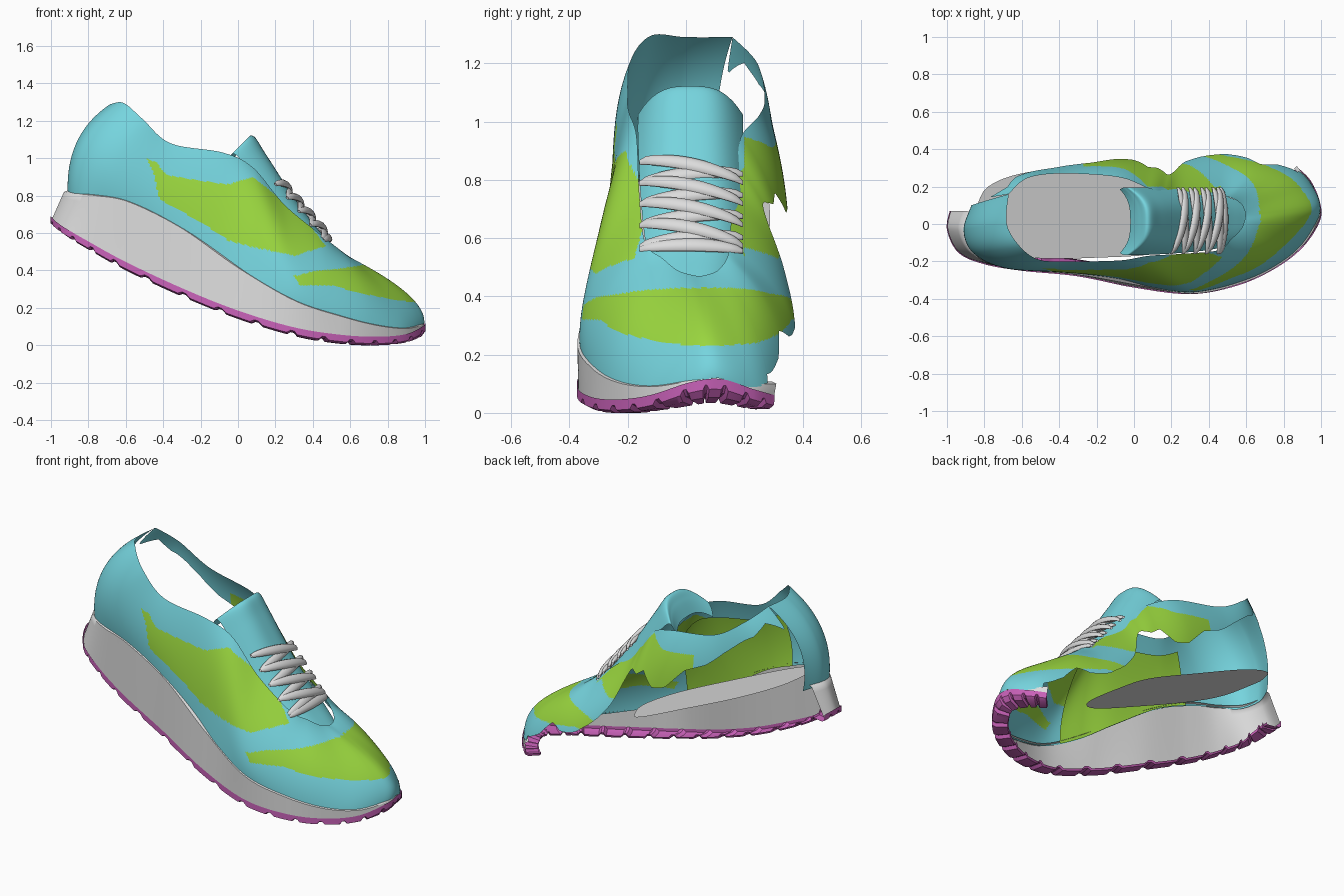
import bpy, bmesh, math, random
from mathutils import Vector

random.seed(4)
default = bpy.data.objects.get("Cube")
if default:
    bpy.data.objects.remove(default, do_unlink=True)


def material(name, rgb):
    mat = bpy.data.materials.new(name)
    mat.use_nodes = True
    mat.diffuse_color = (*rgb, 1)
    mat.node_tree.nodes["Principled BSDF"].inputs["Base Color"].default_value = (*rgb, 1)
    return mat


TEAL = material("teal fabric", (.18, .66, .73))
LIME = material("lime mesh", (.33, .69, .05))
GREY = material("light grey foam", (.72, .72, .72))
PINK = material("magenta rubber", (.58, .12, .48))


def spline(keys, steps):
    """Catmull-Rom through keys of any dimension."""
    out = []
    last = len(keys) - 1
    for i in range(last):
        a, b = keys[max(i - 1, 0)], keys[i]
        c, d = keys[i + 1], keys[min(i + 2, last)]
        for s in range(steps):
            t = s / steps
            out.append([q + t / 2 * (r - p + t * (2 * p - 5 * q + 4 * r - w + t * (3 * q - p - 3 * r + w)))
                        for p, q, r, w in zip(a, b, c, d)])
    out.append(list(keys[-1]))
    return out


def sheet(name, rows, mats, rule=None, angle=40):
    """Surface lofted through equal rows of points; rule picks face colours."""
    bm = bmesh.new()
    grid = [[bm.verts.new(p) for p in row] for row in rows]
    for a, b in zip(grid, grid[1:]):
        for j in range(len(a) - 1):
            face = bm.faces.new((a[j], b[j], b[j + 1], a[j + 1]))
            if rule:
                face.material_index = rule(face.calc_center_median())
    return finish(name, bm, mats, angle)


def finish(name, bm, mats, angle):
    mesh = bpy.data.meshes.new(name)
    bm.to_mesh(mesh)
    bm.free()
    for mat in mats:
        mesh.materials.append(mat)
    obj = bpy.data.objects.new(name, mesh)
    bpy.context.collection.objects.link(obj)
    bpy.ops.object.select_all(action='DESELECT')
    obj.select_set(True)
    bpy.context.view_layer.objects.active = obj
    bpy.ops.object.shade_smooth_by_angle(angle=math.radians(angle))
    return obj


def inside(x, z, poly):
    hit = False
    for (ax, az), (bx, bz) in zip(poly, poly[1:] + poly[:1]):
        if (az > z) != (bz > z) and x < ax + (z - az) * (bx - ax) / (bz - az):
            hit = not hit
    return hit


# Upper ribs: lower point, middle point, top point, share torn off the bottom
outer_ribs = [
    (-.86, .10, .8, -.84, .11, 1.07, -.67, .16, 1.29, 0),
    (-.91, -.03, .81, -.86, -.02, 1.09, -.68, 0, 1.29, 0),
    (-.86, -.15, .8, -.81, -.15, 1.08, -.61, -.12, 1.295, 0),
    (-.7, -.22, .79, -.66, -.235, 1.02, -.51, -.19, 1.21, 0),
    (-.4, -.255, .68, -.38, -.25, .88, -.36, -.2, 1.08, 0),
    (-.1, -.29, .48, -.08, -.26, .78, -.08, -.195, 1.03, 0),
    (.1, -.34, .34, .1, -.28, .7, .08, -.17, .95, 0),
    (.3, -.365, .235, .29, -.32, .47, .25, -.16, .75, 0),
    (.5, -.33, .165, .48, -.28, .38, .45, -.14, .585, 0),
    (.7, -.255, .11, .65, -.2, .335, .52, -.08, .53, 0),
    (.87, -.14, .085, .79, -.09, .29, .57, -.03, .49, 0),
    (.97, 0, .09, .88, .015, .28, .59, .015, .475, 0),
]
inner_ribs = [
    (.995, .1, .12, .9, .085, .28, .595, .045, .47, 0),
    (.95, .21, .09, .86, .17, .28, .59, .075, .475, 0),
    (.87, .29, .1, .78, .23, .31, .57, .11, .49, .05),
    (.7, .355, .14, .65, .285, .355, .52, .14, .53, .25),
    (.5, .39, .2, .48, .325, .4, .45, .15, .585, .17),
    (.3, .385, .3, .28, .315, .54, .25, .16, .75, .4),
    (.2, .37, .35, .19, .31, .62, .165, .175, .85, .72),
    (.1, .36, .4, .1, .315, .7, .08, .19, .95, .55),
    (-.1, .35, .5, -.1, .335, .8, -.08, .25, 1.02, .42),
    (-.4, .3, .68, -.4, .31, .9, -.38, .27, 1.08, .62),
    (-.65, .23, .78, -.64, .26, 1.03, -.57, .245, 1.2, .75),
    (-.84, .12, .8, -.83, .13, 1.05, -.67, .16, 1.29, .8),
]
side_panel = [(-.49, 1), (-.44, .98), (-.38, .91), (-.2, .88), (-.05, .86), (.08, .9), (.22, .79),
              (.37, .66), (.47, .53), (.3, .48), (.1, .52), (-.05, .56), (-.2, .66), (-.42, .78), (-.45, .92)]
toe_panel = [(.3, .37), (.42, .4), (.55, .41), (.67, .43), (.8, .4), (1, .24), (.95, .23),
             (.85, .24), (.65, .28), (.5, .32), (.33, .32)]


def upper_colour(c):
    torn_side = c.y > .2
    side = inside(c.x, c.z - .05 * torn_side, side_panel) and not (torn_side and c.x < -.27)
    return int(side or inside(c.x, c.z, toe_panel))


rows = []
lining = []
tears = [random.uniform(-.08, .08) for _ in range(60)]
for n, rib in enumerate(spline(outer_ribs + inner_ribs, 24)):
    low, mid, top = (Vector(rib[k:k + 3]) for k in (0, 3, 6))
    pull = mid * 2 - (low + top) / 2
    knot, part = divmod(n / 10, 1)
    tear = tears[int(knot)] * (1 - part) + tears[int(knot) + 1] * part
    start = max(0, rib[9] + tear) if rib[9] > .04 else 0
    row = []
    for j in range(65):
        t = start + (1 - start) * j / 64
        row.append(low * (1 - t) ** 2 + pull * 2 * t * (1 - t) + top * t * t)
    rows.append(row)
    # mesh lining sits just inside the intact flank
    if rib[1] < -.2 and -.57 < rib[0] < .24:
        lining.append([p + Vector((0, .012, 0)) for p in row[:50]])
sheet("upper", rows, [TEAL, LIME], upper_colour, 60)
sheet("mesh_lining", lining, [LIME], angle=60)

# Midsole wall: lower point, upper point
wall = [
    (-.98, .07, .66, -.9, .07, .82), (-.995, -.03, .67, -.93, -.03, .82),
    (-.935, -.15, .62, -.88, -.14, .81), (-.8, -.21, .54, -.76, -.215, .8),
    (-.6, -.245, .43, -.58, -.247, .765), (-.3, -.275, .29, -.3, -.272, .625),
    (0, -.335, .17, 0, -.324, .415), (.3, -.37, .08, .3, -.373, .24),
    (.55, -.325, .04, .55, -.325, .155), (.75, -.235, .03, .75, -.237, .105),
    (.9, -.12, .045, .9, -.118, .09), (.99, .02, .09, .985, .02, .11),
    (.988, .12, .1, .985, .12, .12), (.94, .23, .065, .93, .23, .1),
    (.87, .3, .045, .87, .31, .1),
]


def inward_at(path, n):
    step = Vector(path[min(n + 1, len(path) - 1)][:3]) - Vector(path[max(n - 1, 0)][:3])
    return Vector((-step.y, step.x, 0)).normalized()


path = spline(wall, 14)
up = Vector((0, 0, 1))
rows = []
for n, p in enumerate(path):
    low, top = Vector(p[:3]), Vector(p[3:])
    row = [low.lerp(top, j / 6) for j in range(7)]
    row.append(top + inward_at(path, n) * .02 + up * .008)
    rows.append(row)
sheet("midsole", rows, [GREY], angle=60)

# Outsole: rubber rim with an inward ledge and stepped lugs
rows = []
for n, p in enumerate(path):
    here = Vector(p[:3])
    inward = inward_at(path, n)
    depth = .03 if n % 9 < 7 else .014
    drop = .6 * max(0, here.z - .04) if here.x > .8 else 0
    rows.append([here + inward * .085 - up * (depth - .012 + drop),
                 here + inward * .08 - up * (depth + drop),
                 here + inward * .015 - up * (depth + drop * .5),
                 here - inward * .005 - up * (depth - .01),
                 here - inward * .005 + up * .016])
sheet("outsole", rows, [PINK], angle=35)

# Insole: sloping footbed
outline = [(-.85, .06), (-.75, -.12), (-.55, -.18), (-.2, -.18), (.15, -.15), (.3, -.03),
           (.24, .15), (.12, .27), (-.2, .285), (-.55, .28), (-.78, .2), (-.85, .06)]
bm = bmesh.new()
bm.faces.new([bm.verts.new((x, y, .88 - .45 * (x + .85))) for x, y in spline(outline, 5)[:-1]])
finish("insole", bm, [GREY], 40)

# Tongue: arched strip along the throat (x, z, half width, arch)
spine = [(-.02, 1.0, .17, .08), (.03, 1.08, .18, .12), (.08, 1.12, .18, .14), (.15, 1.02, .18, .12),
         (.3, .79, .17, .08), (.45, .595, .15, .04), (.57, .48, .11, .02), (.63, .43, .08, .02)]
rows = []
for x, z, half, arch in spline(spine, 8):
    row = []
    for j in range(21):
        s = j / 10 - 1
        fall = arch * abs(s) ** 3
        row.append((x - .7 * fall, .015 + half * s, z - .7 * fall))
    rows.append(row)
sheet("tongue", rows, [TEAL], angle=60)


# Laces: crossed flattened cords down the throat
def lace(name, s0, s1, lift):
    rows = []
    for i in range(17):
        t = i / 16
        s = s0 + (s1 - s0) * t
        bulge = lift * math.sin(math.pi * t) ** .6
        centre = Vector((.2 + .25 * s + .78 * bulge, -.16 + .355 * t, .86 - .29 * s + .63 * bulge))
        size = .35 + .65 * math.sin(math.pi * t) ** .5
        row = []
        for k in range(11):
            a = math.tau * k / 10
            wide, high = .027 * size * math.cos(a), .016 * size * math.sin(a)
            row.append(centre + Vector((.63 * wide + .78 * high, 0, -.78 * wide + .63 * high)))
        rows.append(row)
    sheet(name, rows, [GREY], angle=60)


for n in range(4):
    lace(f"lace_falling_{n}", n * .25, n * .25 + .24, .045)
    lace(f"lace_rising_{n}", n * .25 + .25, n * .25 + .14, .03)
lace("lace_bottom", 1.03, 1.05, .03)
